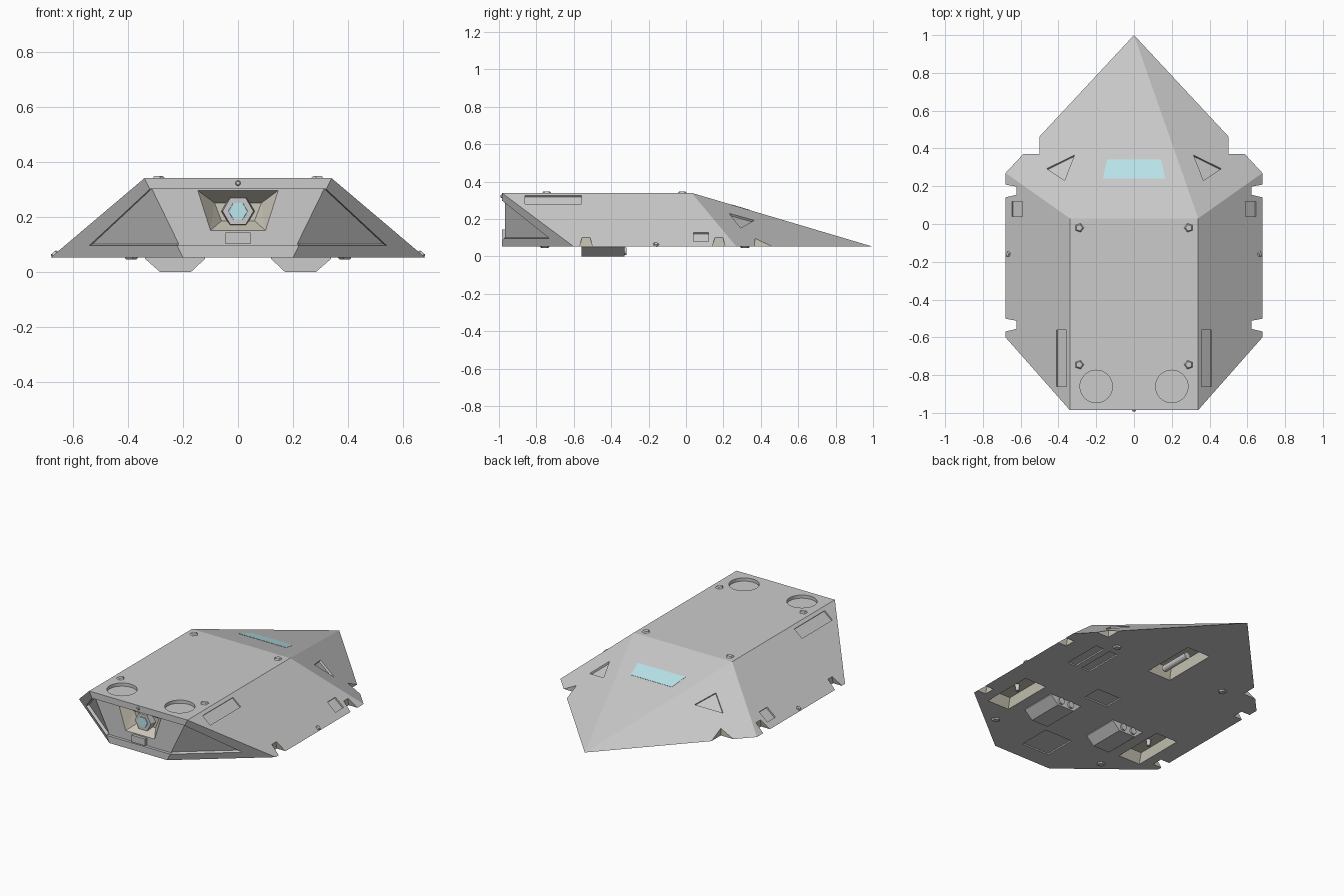
import bpy, bmesh, math
from mathutils import Vector as V

if "Cube" in bpy.data.objects:
    bpy.data.objects.remove(bpy.data.objects["Cube"])

LOW, TOP = 0.052, 0.34


def mat(name, rgb):
    m = bpy.data.materials.new(name)
    m.diffuse_color = (*rgb, 1)
    m.use_nodes = True
    m.node_tree.nodes["Principled BSDF"].inputs["Base Color"].default_value = m.diffuse_color
    return m


GREY = mat("hull_grey", (0.8, 0.8, 0.8))
BROWN = mat("bay_lining", (0.6, 0.57, 0.48))
TEAL = mat("glass", (0.5, 0.8, 0.85))


def solid(name, pts, material=None):
    """Convex solid around a few points."""
    bm = bmesh.new()
    for p in pts:
        bm.verts.new(p)
    r = bmesh.ops.convex_hull(bm, input=bm.verts)
    junk = [g for g in set(r["geom_interior"] + r["geom_unused"]) if isinstance(g, bmesh.types.BMVert)]
    if junk:
        bmesh.ops.delete(bm, geom=junk, context='VERTS')
    bmesh.ops.dissolve_limit(bm, angle_limit=0.005, verts=bm.verts, edges=bm.edges)
    bmesh.ops.recalc_face_normals(bm, faces=bm.faces)
    me = bpy.data.meshes.new(name)
    bm.to_mesh(me)
    bm.free()
    o = bpy.data.objects.new(name, me)
    bpy.context.collection.objects.link(o)
    if material:
        me.materials.append(material)
    return o


def slab(pts, n, up, down, taper=1.0):
    """Points of a plate on a surface outline, raised and sunk along n."""
    pts = [V(p) for p in pts]
    n = V(n).normalized()
    c = sum(pts, V()) / len(pts)
    grow = 1 + (1 - taper) * up / down if taper < 1 else 1
    return ([c + (p - c) * grow + n * up for p in pts] +
            [c + (p - c) * taper - n * down for p in pts])


def box(x0, x1, y0, y1, z0, z1):
    return [(x, y, z) for x in (x0, x1) for y in (y0, y1) for z in (z0, z1)]


def ring(c, n, r, k, turn=0.0):
    q = V(n).to_track_quat('Z', 'Y')
    return [V(c) + q @ V((r * math.cos(turn + i * math.tau / k), r * math.sin(turn + i * math.tau / k), 0))
            for i in range(k)]


def flip(pts):
    return [(-p[0], p[1], p[2]) for p in pts]


# main hull
outline = [(.2, -.985, LOW), (.68, -.6, LOW), (.68, .27, LOW), (0, 1, LOW), (.34, -.985, TOP), (.34, .03, TOP)]
hull = solid("hull", outline + flip(outline[:3] + outline[4:]), GREY)


def cut(pts, material=GREY, mirror=False):
    for p in ([pts, flip(pts)] if mirror else [pts]):
        c = solid("cutter", p, material)
        c.hide_render = True
        m = hull.modifiers.new("cut", 'BOOLEAN')
        m.operation, m.solver, m.object = 'DIFFERENCE', 'EXACT', c
        m.material_mode = 'TRANSFER'
        bpy.context.view_layer.objects.active = hull
        bpy.ops.object.modifier_apply(modifier=m.name)
        bpy.data.objects.remove(c)


def pair(name, pts, material=None):
    solid(name + "_right", pts, material)
    solid(name + "_left", flip(pts), material)


def side(y, z):
    return V((.68 - (z - LOW) * .34 / (TOP - LOW), y, z))


SIDE_N = V((TOP - LOW, 0, .34)).normalized()
NOSE_N = (V((.68, .27, LOW)) - V((.34, .03, TOP))).cross(V((0, 1, LOW)) - V((.34, .03, TOP))).normalized()


def nose(x, y):
    return V((x, y, LOW - (NOSE_N.x * x + NOSE_N.y * (y - 1)) / NOSE_N.z))


# recessed front band and cheek panels
cut([(s * x, y, z) for s in (1, -1) for x, z in ((.32, .30), (.22, .095)) for y in (-1.05, -.967)])
cheek = [V((.32, -.985, .30)), V((.22, -.985, .095)), V((.54, -.728, .095))]
cheek_n = (cheek[1] - cheek[0]).cross(cheek[2] - cheek[0])
cheek_n *= 1 if cheek_n.y < 0 else -1
cut(slab(cheek, cheek_n, .03, .018), mirror=True)

# front sensor socket
cut([(s * x, y, z) for s in (1, -1) for x, y, z in
     ((.146, -.967, .295), (.1, -.967, .15), (.085, -.9, .25), (.06, -.9, .185),
      (.146, -.99, .295), (.1, -.99, .15))], BROWN)

# top round ports
cut(slab(ring((.2, -.86, TOP), (0, 0, 1), .086, 32), (0, 0, 1), .02, .02), mirror=True)

# side notches and rear corner notches
for y0, y1 in ((.14, .21), (-.57, -.5)):
    cut([(x, y, z) for x in (.62, .75) for y, z in
         ((y0, LOW - .005), (y0 + .014, .1), (y1 - .012, .1), (y1, LOW - .005))], BROWN, True)
cut(box(.5, .8, .37, .6, 0, .3), BROWN, True)

# shallow side and nose panels
cut(slab([side(y, z) for y in (-.86, -.56) for z in (.28, .325)], SIDE_N, .02, .008), mirror=True)
cut(slab([side(y, z) for y in (.04, .12) for z in (.08, .128)], SIDE_N, .02, .01), mirror=True)
cut(slab([nose(.315, .365), nose(.462, .293), nose(.368, .23)], NOSE_N, .02, .012), mirror=True)


# underside bays and access panels
def floor(x0, x1, y0, y1):
    return [(x0, y0, LOW), (x1, y0, LOW), (x1, y1, LOW), (x0, y1, LOW)]


DOWN = (0, 0, -1)
cut(slab(floor(-.08, .08, .22, .57), DOWN, .01, .06, .85), BROWN)
cut(slab(floor(.41, .56, -.62, -.29), DOWN, .01, .055, .8), BROWN, True)
for f in ((-.095, .095, -.87, -.665), (0, .165, -.24, -.12), (.43, .49, 0, .25), (.33, .39, 0, .25)):
    cut(slab(floor(*f), DOWN, .02, .008))

# struts inside the bays
solid("rear_bay_strut", ring((0, .27, .075), (0, 1, 0), .02, 12) + ring((0, .47, .075), (0, 1, 0), .02, 12))
pair("front_bay_pin", ring((.485, -.45, .11), DOWN, .014, 12) + ring((.485, -.45, .07), DOWN, .01, 12))

# landing pads with exhaust nozzles
pair("landing_pad", [(x, y, z) for y in (-.56, -.33) for x, z in
                     ((.12, LOW), (.338, LOW), (.12, .047), (.338, .047), (.284, 0), (.17, 0))])
for x, tag in ((.195, "inner"), (.265, "outer")):
    pair("nozzle_" + tag, ring((x, -.34, .028), (0, 1, 0), .02, 12) + ring((x, -.318, .028), (0, 1, 0), .02, 12))


# bolts
def bolt(name, c, n, r=.027):
    n, c = V(n).normalized(), V(c)
    pair(name, ring(c - n * .003, n, r, 5) + ring(c + n * .008, n, r * .65, 5))


for tag, y in (("front", -.745), ("rear", -.02)):
    bolt("top_bolt_" + tag, (.29, y, TOP), (0, 0, 1))
for tag, y in (("front", -.755), ("rear", .315)):
    bolt("underside_bolt_" + tag, (.39, y, LOW), DOWN, .03)
bolt("side_bolt", side(-.16, .064), SIDE_N, .018)

# front sensor, lower box and small stud
FRONT = (0, -1, 0)
solid("sensor_housing", ring((0, -.89, .22), FRONT, .062, 6) + ring((0, -.94, .22), FRONT, .056, 6))
solid("sensor_lens", ring((0, -.935, .22), FRONT, .036, 6) + ring((0, -.944, .22), FRONT, .034, 6), TEAL)
solid("front_box", box(-.046, .046, -.985, -.96, .1, .143))
solid("front_stud", ring((0, -.98, .322), FRONT, .012, 8) + ring((0, -.992, .322), FRONT, .007, 8))

# sloped window
slope = (TOP - LOW) / .97
solid("window", slab([(x, y, TOP - slope * (y - .03)) for x, y in
                      ((-.165, .24), (.165, .24), (.142, .342), (-.142, .342))],
                     (0, slope, 1), .0015, .008), TEAL)
